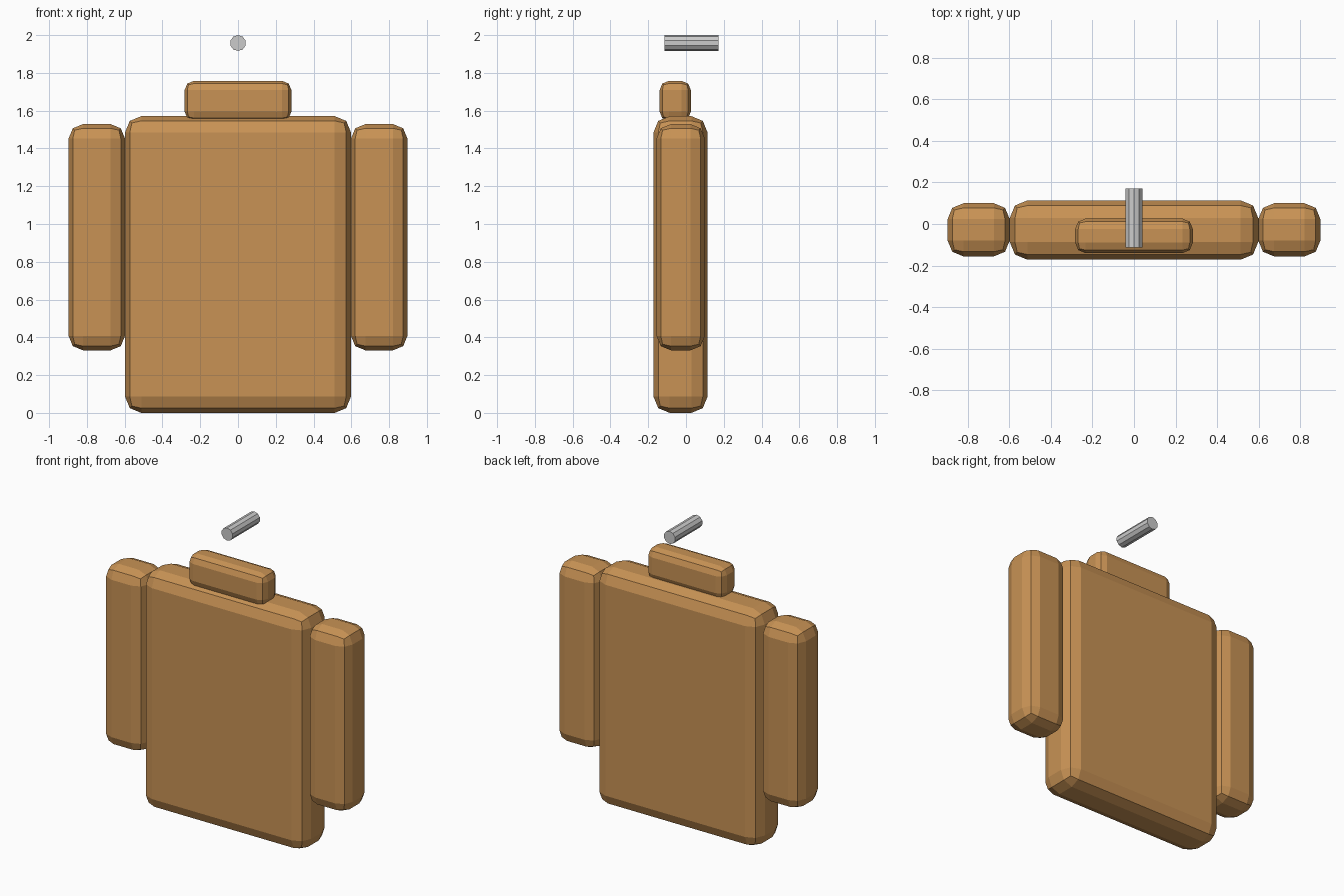
import bpy
import math

if "Cube" in bpy.data.objects:
    bpy.data.objects.remove(bpy.data.objects["Cube"])

tan = bpy.data.materials.new("tan_cloth")
tan.diffuse_color = (0.58, 0.29, 0.09, 1.0)
tan.use_nodes = True
tan.node_tree.nodes["Principled BSDF"].inputs["Base Color"].default_value = tan.diffuse_color


def padded_box(name, x, y, z):
    """Box between (min, max) ranges with rounded edges 0.3 of its thickness."""
    ranges = (x, y, z)
    bpy.ops.mesh.primitive_cube_add(size=1, location=[(a + b) / 2 for a, b in ranges])
    ob = bpy.context.object
    ob.name = name
    ob.scale = [b - a for a, b in ranges]
    bpy.ops.object.transform_apply(location=False, rotation=False, scale=True)
    ob.data.materials.append(tan)
    bevel = ob.modifiers.new("rounding", 'BEVEL')
    bevel.width = 0.3 * (y[1] - y[0])
    bevel.segments = 2
    bpy.ops.object.modifier_apply(modifier=bevel.name)
    return ob


# Jacket body and collar
padded_box("body", (-0.598, 0.598), (-0.172, 0.114), (0.0, 1.571))
padded_box("collar", (-0.283, 0.283), (-0.14, 0.026), (1.546, 1.758))

# Sleeves, one each side
for side, xs in (("left", (-0.897, -0.598)), ("right", (0.598, 0.897))):
    padded_box(side + "_sleeve", xs, (-0.156, 0.1), (0.331, 1.529))

# Ten-sided wall peg above the collar
bpy.ops.mesh.primitive_cylinder_add(vertices=10, radius=0.042, depth=0.286,
                                    location=(0, 0.029, 1.958),
                                    rotation=(math.pi / 2, 0, 0))
bpy.context.object.name = "peg"
